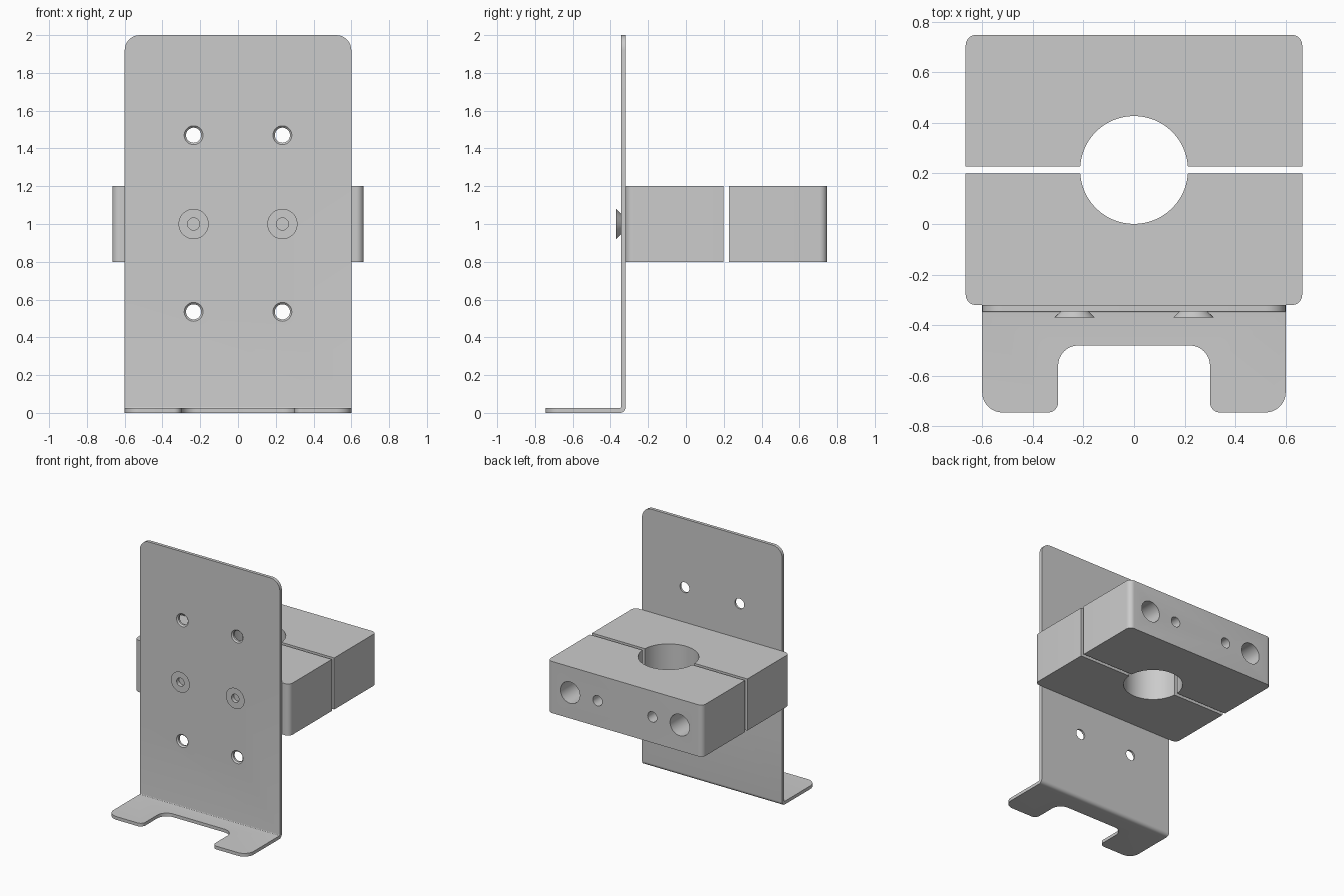
import bpy, bmesh
from math import cos, sin, pi, radians, tan
from mathutils import Vector

if "Cube" in bpy.data.objects:
    bpy.data.objects.remove(bpy.data.objects["Cube"])


def rounded(corners, n=8):
    """Outline from (u, v, radius) corners, each filleted with n segments."""
    pts = []
    for i, (u, v, r) in enumerate(corners):
        p = Vector((u, v))
        if r == 0:
            pts.append(p)
            continue
        a = (Vector(corners[i - 1][:2]) - p).normalized()
        b = (Vector(corners[(i + 1) % len(corners)][:2]) - p).normalized()
        half = a.angle(b) / 2
        mid = p + (a + b).normalized() * r / sin(half)
        t0, t1 = p + a * r / tan(half) - mid, p + b * r / tan(half) - mid
        turn = t0.angle(t1)
        for k in range(n + 1):
            w = k / n
            pts.append(mid + (t0 * sin((1 - w) * turn) + t1 * sin(w * turn)) / sin(turn))
    return pts


def finish(name, bm):
    bmesh.ops.recalc_face_normals(bm, faces=bm.faces)
    mesh = bpy.data.meshes.new(name)
    bm.to_mesh(mesh)
    bm.free()
    ob = bpy.data.objects.new(name, mesh)
    bpy.context.collection.objects.link(ob)
    return ob


def skin(name, rings):
    bm = bmesh.new()
    loops = [[bm.verts.new(p) for p in ring] for ring in rings]
    for a, b in zip(loops, loops[1:]):
        for i in range(len(a)):
            bm.faces.new((a[i - 1], a[i], b[i], b[i - 1]))
    bm.faces.new(loops[0])
    bm.faces.new(loops[-1])
    return finish(name, bm)


def prism(name, pts, axis, lo, hi):
    place = {'x': lambda u, v, t: (t, u, v),
             'y': lambda u, v, t: (u, t, v),
             'z': lambda u, v, t: (u, v, t)}[axis]
    return skin(name, [[place(u, v, t) for u, v in pts] for t in (lo, hi)])


def turned(name, x, z, profile, n=40):
    """Revolve (radius, y) points about a y-parallel axis."""
    return skin(name, [[(x + r * cos(2 * pi * k / n), y, z + r * sin(2 * pi * k / n))
                        for k in range(n)] for r, y in profile])


def boolean(ob, cutter, op='DIFFERENCE'):
    bpy.context.view_layer.objects.active = ob
    m = ob.modifiers.new("cut", 'BOOLEAN')
    m.object, m.operation, m.solver = cutter, op, 'EXACT'
    bpy.ops.object.modifier_apply(modifier=m.name)
    bpy.data.objects.remove(cutter)


def smooth(ob):
    bpy.ops.object.select_all(action='DESELECT')
    ob.select_set(True)
    bpy.context.view_layer.objects.active = ob
    bpy.ops.object.shade_smooth_by_angle(angle=radians(30))


HOLE_X = 0.235
BACK, FRONT = -0.32, -0.345      # faces of the upright plate

# Bent sheet bracket: L section trimmed by its plan and front outlines
bracket = prism("bracket", rounded([(-0.8, 0, 0), (BACK, 0, 0.03), (BACK, 2.1, 0),
                                    (FRONT, 2.1, 0), (FRONT, 0.025, 0.006),
                                    (-0.8, 0.025, 0)]), 'x', -0.7, 0.7)
plan = rounded([(-0.6, -0.745, 0.08), (-0.3, -0.745, 0.04), (-0.3, -0.48, 0.08),
                (0.3, -0.48, 0.08), (0.3, -0.745, 0.04), (0.6, -0.745, 0.08),
                (0.6, -0.2, 0), (-0.6, -0.2, 0)])
boolean(bracket, prism("plan_cutter", plan, 'z', -0.5, 2.5), 'INTERSECT')
front = rounded([(-0.6, -0.1, 0), (0.6, -0.1, 0), (0.6, 2, 0.08), (-0.6, 2, 0.08)])
boolean(bracket, prism("front_cutter", front, 'y', -1, 0), 'INTERSECT')

# Chamfered mounting holes in the plate
for x in (-HOLE_X, HOLE_X):
    for z in (0.535, 1.0, 1.47):
        boolean(bracket, turned("hole_cutter", x, z,
                                [(0.06, FRONT - 0.01), (0.04, FRONT + 0.01), (0.04, BACK + 0.05)]))
smooth(bracket)

# Two mirrored clamp halves around a vertical bore
MID, GAP, DEPTH = 0.2135, 0.0145, 0.5335
for name, s in (("front_clamp_half", -1), ("rear_clamp_half", 1)):
    near, far = MID + s * GAP, MID + s * DEPTH
    outline = rounded([(-0.665, near, 0), (0.665, near, 0),
                       (0.665, far, 0.04), (-0.665, far, 0.04)])
    half = prism(name, outline, 'z', 0.8, 1.2)
    circle = [(0.213 * cos(2 * pi * k / 96), MID + 0.213 * sin(2 * pi * k / 96))
              for k in range(96)]
    boolean(half, prism("bore_cutter", circle, 'z', 0.7, 1.3))
    for side in (-1, 1):
        # blind screw hole and counterbored clamping bolt hole
        boolean(half, turned("screw_cutter", side * HOLE_X, 1,
                             [(0.04, far + s * 0.1), (0.04, far - s * 0.3)]))
        boolean(half, turned("bolt_cutter", side * 0.47, 1,
                             [(0.083, far + s * 0.1), (0.083, far - s * 0.32),
                              (0.045, far - s * 0.32), (0.045, near - s * 0.005)]))
    smooth(half)

# Countersunk screws with sockets
for name, x in (("left_screw", -HOLE_X), ("right_screw", HOLE_X)):
    smooth(turned(name, x, 1, [(0.032, -0.34), (0.032, -0.37), (0.08, -0.37),
                               (0.037, -0.328), (0.037, -0.06)]))
